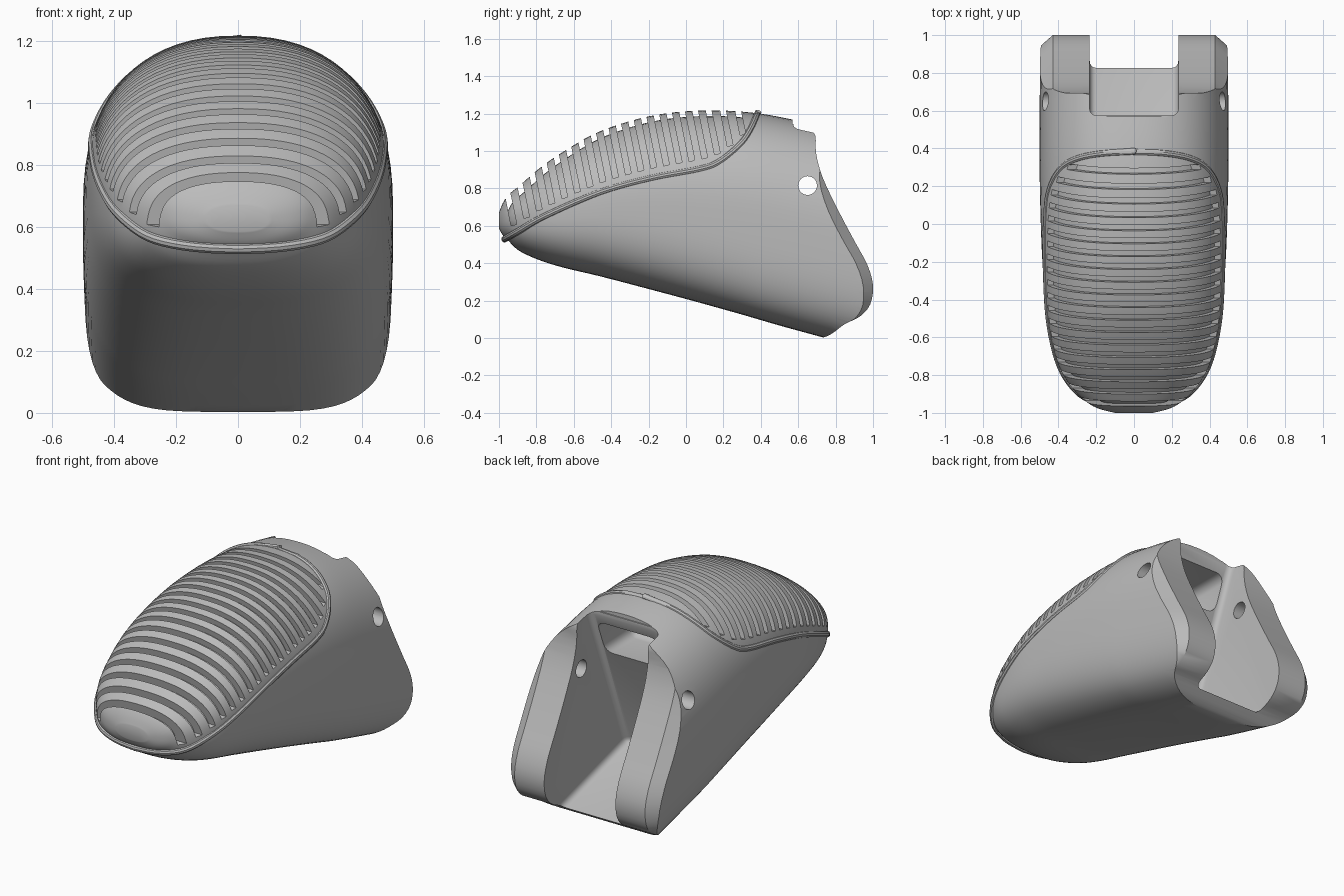
import bpy, bmesh, math
from mathutils import Vector

cube = bpy.data.objects.get("Cube")
if cube:
    bpy.data.objects.remove(cube)

grey = bpy.data.materials.new("light_grey")
grey.use_nodes = True
grey.diffuse_color = (0.5, 0.5, 0.5, 1)
grey.node_tree.nodes["Principled BSDF"].inputs["Base Color"].default_value = (0.5, 0.5, 0.5, 1)


def smooth_path(rows, steps):
    """Catmull-Rom curve through rows of any length."""
    out = []
    for i in range(len(rows) - 1):
        p0, p1, p2 = rows[max(i - 1, 0)], rows[i], rows[i + 1]
        p3 = rows[min(i + 2, len(rows) - 1)]
        for k in range(steps):
            t = k / steps
            out.append(tuple(b + 0.5 * t * (c - a + t * (2*a - 5*b + 4*c - d + t * (3*(b - c) + d - a)))
                             for a, b, c, d in zip(p0, p1, p2, p3)))
    return out + [rows[-1]]


# Body stations: y, half width, bottom, top
STATIONS = smooth_path([
    (-1.0, .10, .585, .67), (-.98, .18, .55, .72), (-.95, .24, .52, .765),
    (-.89, .31, .465, .815), (-.78, .385, .415, .91), (-.65, .43, .375, 1.0),
    (-.46, .465, .33, 1.105), (-.2, .485, .262, 1.185), (.05, .495, .195, 1.215),
    (.3, .5, .125, 1.21), (.56, .5, .05, 1.17), (1.08, .495, -.09, 1.05)], 5)


def exponent(y, upper):
    return 2.3 if upper else 2.4 + 1.2 * min(1, max(0, (y + 1) / 1.4))


def half_width(y, z):
    """Half width of the body at a side-on position."""
    for a, b in zip(STATIONS, STATIONS[1:]):
        if a[0] <= y <= b[0]:
            t = (y - a[0]) / (b[0] - a[0])
            w, low, high = (p + (q - p) * t for p, q in zip(a[1:], b[1:]))
            d = (z - (low + high) / 2) / ((high - low) / 2)
            n = exponent(y, d > 0)
            return w * max(0, 1 - abs(d) ** n) ** (1 / n)
    return 0


def mesh_object(name, rings):
    """Closed solid through equal rings of points."""
    bm = bmesh.new()
    loops = [[bm.verts.new(p) for p in ring] for ring in rings]
    for a, b in zip(loops, loops[1:]):
        for i in range(len(a)):
            j = (i + 1) % len(a)
            bm.faces.new((a[i], a[j], b[j], b[i]))
    bm.faces.new(loops[0])
    bm.faces.new(loops[-1])
    bmesh.ops.recalc_face_normals(bm, faces=bm.faces)
    mesh = bpy.data.meshes.new(name)
    bm.to_mesh(mesh)
    bm.free()
    mesh.materials.append(grey)
    obj = bpy.data.objects.new(name, mesh)
    bpy.context.collection.objects.link(obj)
    return obj


def loft(name, inset, sides=72):
    rings = []
    for y, w, low, high in STATIONS:
        mid, h = (low + high) / 2, (high - low) / 2 - inset
        ring = []
        for i in range(sides):
            a = math.tau * i / sides
            c, s = math.cos(a), math.sin(a)
            e = 2 / exponent(y, s > 0)
            ring.append((math.copysign(abs(c) ** e, c) * (w - inset),
                         y * (1 - inset) + inset * .1,
                         mid + math.copysign(abs(s) ** e, s) * h))
        rings.append(ring)
    return mesh_object(name, rings)


def prism(name, outline, x):
    return mesh_object(name, [[(s * x, y, z) for y, z in outline] for s in (-1, 1)])


def activate(obj):
    bpy.ops.object.select_all(action='DESELECT')
    obj.select_set(True)
    bpy.context.view_layer.objects.active = obj


def bevel(obj, width):
    activate(obj)
    mod = obj.modifiers.new("round", 'BEVEL')
    mod.width, mod.segments = width, 4
    bpy.ops.object.modifier_apply(modifier=mod.name)


def combine(obj, tool, operation):
    activate(obj)
    mod = obj.modifiers.new("join", 'BOOLEAN')
    mod.object, mod.operation, mod.solver = tool, operation, 'EXACT'
    bpy.ops.object.modifier_apply(modifier=mod.name)
    bpy.data.objects.remove(tool)


body = loft("fingertip_body", 0)
core = loft("core", .03)

# Seam around the grip pad, seen side-on (y, z)
SEAM = smooth_path([(-.97, .535), (-.9, .575), (-.75, .66), (-.46, .785), (-.19, .86),
                    (.075, .91), (.18, .95), (.29, 1.04), (.345, 1.12), (.385, 1.212)], 7)


def seam_height(y):
    for a, b in zip(SEAM, SEAM[1:]):
        if a[0] <= y <= b[0]:
            return a[1] + (b[1] - a[1]) * (y - a[0]) / (b[0] - a[0])
    return SEAM[-1][1]


# Slanted grip grooves down to the core
for i in range(19):
    y = -.935 + i * .068
    z = seam_height(y) + .045
    rise, gap = .6, .03
    lean = -.2 * rise
    groove = prism("groove", [(y, z), (y + gap, z + .008), (y + gap + lean, z + rise), (y + lean, z + rise)], .7)
    combine(body, groove, 'DIFFERENCE')
combine(body, core, 'UNION')

# Rear outline with chamfered outer edges
rear = smooth_path([(.62, 1.135), (.66, 1.118), (.692, 1.08), (.695, .99), (.73, .86), (.81, .69),
                    (.9, .52), (.97, .39), (1.0, .28), (.985, .18), (.93, .115), (.85, .075),
                    (.79, .03), (.75, .008), (.715, .0)], 3)
outline = [(-1.3, 1.6), (.565, 1.6), (.57, 1.145)] + rear + [(.715, -.4), (-1.3, -.4)]


def chamfered(y, z):
    return (y - .07 * min(1, max(0, (y - .6) / .09, 0)) if y > .72 or z > .5 else y, z)


layers = []
for x, cut in ((-.51, True), (-.43, False), (.43, False), (.51, True)):
    layers.append([(x, *(chamfered(y, z) if cut else (y, z))) for y, z in outline])
combine(body, mesh_object("rear_trim", layers), 'INTERSECT')

# Joint slot between the two rear arms
slot = prism("slot", [(.575, 1.6), (.575, 1.12), (.22, .225), (.82, .06), (1.4, -.1), (1.4, 1.6)], .235)
bevel(slot, .035)
combine(body, slot, 'DIFFERENCE')

# Recess under the roof of the slot
recess = prism("recess", [(.2, .86), (.62, .86), (.62, 1.07), (.2, 1.07)], .2)
bevel(recess, .05)
combine(body, recess, 'DIFFERENCE')

# Hinge pin hole through both arms
pin = [(.65 + .05 * math.cos(math.tau * i / 32), .815 + .05 * math.sin(math.tau * i / 32)) for i in range(32)]
combine(body, prism("pin_hole", pin, .7), 'DIFFERENCE')

# Raised rim along the seam
side = [(half_width(y, z), y, z) for y, z in SEAM]
loop = side + [(-x, y, z) for x, y, z in reversed(side) if x > .001]
curve = bpy.data.curves.new("pad_rim", 'CURVE')
curve.dimensions = '3D'
curve.bevel_depth, curve.bevel_resolution = .018, 3
spline = curve.splines.new('POLY')
spline.points.add(len(loop) - 1)
for point, (x, y, z) in zip(spline.points, loop):
    point.co = (x * .985, y, z - .006, 1)
spline.use_cyclic_u = True
curve.materials.append(grey)
rim = bpy.data.objects.new("pad_rim", curve)
bpy.context.collection.objects.link(rim)
activate(rim)
bpy.ops.object.convert(target='MESH')

for obj in (body, bpy.context.view_layer.objects.active):
    activate(obj)
    bpy.ops.object.shade_smooth_by_angle(angle=math.radians(30))
